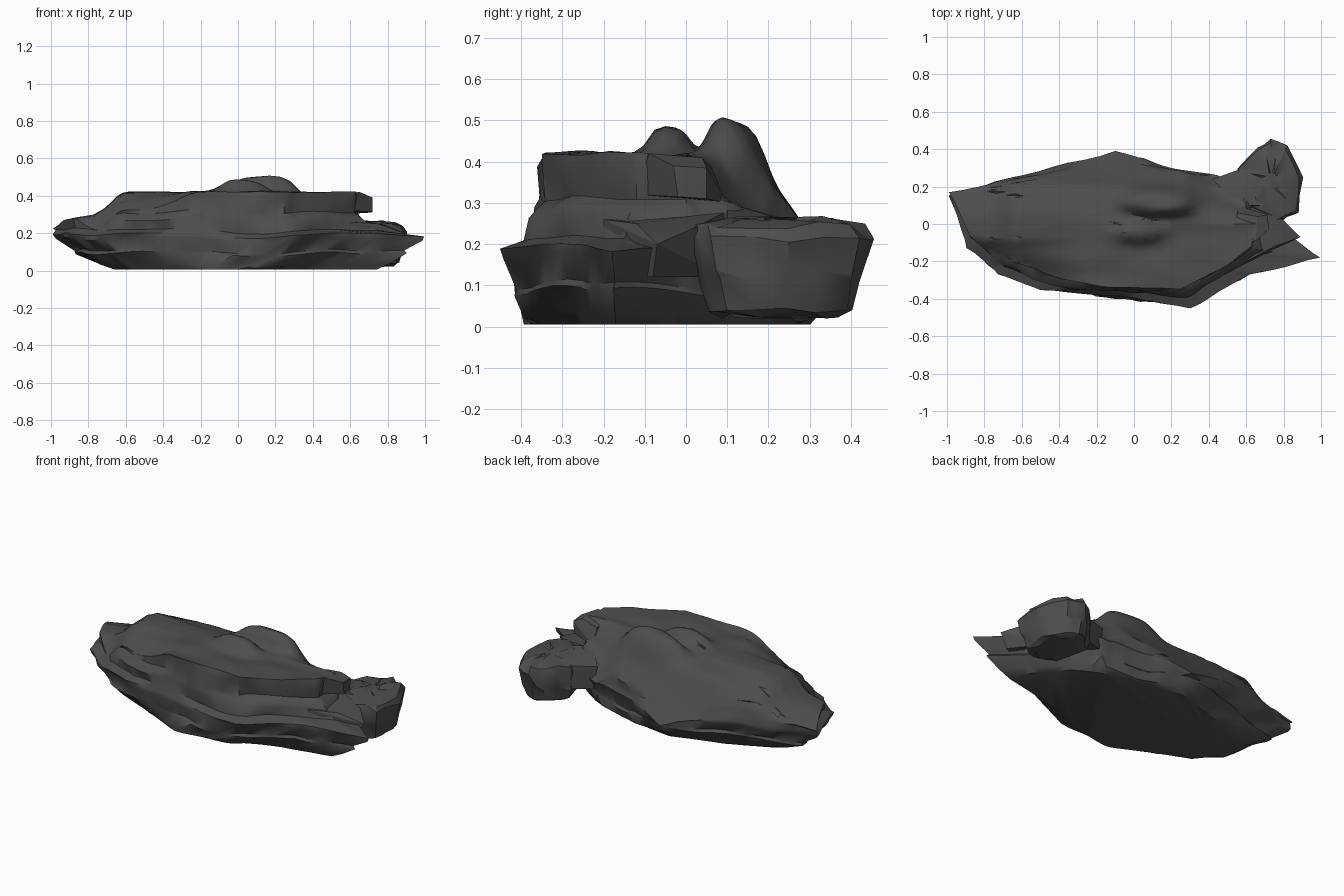
import bpy, bmesh, math, random
from mathutils import Vector, noise

if "Cube" in bpy.data.objects:
    bpy.data.objects.remove(bpy.data.objects["Cube"])

random.seed(4)
stone = bpy.data.materials.new("dark stone")
stone.diffuse_color = (0.075, 0.075, 0.075, 1)
stone.use_nodes = True
stone.node_tree.nodes["Principled BSDF"].inputs["Base Color"].default_value = stone.diffuse_color


def finish(bm, name, angle=30):
    bmesh.ops.recalc_face_normals(bm, faces=bm.faces)
    me = bpy.data.meshes.new(name)
    bm.to_mesh(me)
    bm.free()
    me.materials.append(stone)
    ob = bpy.data.objects.new(name, me)
    bpy.context.collection.objects.link(ob)
    bpy.ops.object.select_all(action='DESELECT')
    ob.select_set(True)
    bpy.context.view_layer.objects.active = ob
    bpy.ops.object.shade_smooth_by_angle(angle=math.radians(angle))
    return ob


# Key outlines, from the left tip round the front, right and back
base = [(-.64, .1), (-.66, -.1), (-.58, -.2), (-.4, -.28), (-.15, -.39), (.06, -.37), (.45, -.23),
        (.74, -.17), (.68, -.03), (.55, .12), (.4, .2), (.2, .25), (-.1, .3), (-.4, .21)]
belly = [(-.99, .15), (-.9, -.13), (-.73, -.27), (-.5, -.355), (-.15, -.385), (.3, -.45), (.62, -.27),
         (1.0, -.18), (.8, -.03), (.62, .15), (.45, .26), (.2, .3), (-.1, .39), (-.6, .26)]
shoulder = [(-.99, .17), (-.88, -.06), (-.7, -.22), (-.48, -.31), (-.15, -.36), (.28, -.38), (.5, -.25),
            (.68, -.14), (.67, 0), (.58, .15), (.42, .25), (.2, .29), (-.1, .33), (-.6, .25)]
crown = [(-.95, .16), (-.84, -.05), (-.66, -.19), (-.42, -.28), (-.12, -.34), (.25, -.35), (.5, -.22),
         (.63, -.12), (.65, 0), (.57, .13), (.4, .23), (.2, .26), (-.1, .29), (-.58, .23)]

# Strata: height, lower outline, upper outline, blend, scale, roughness
strata = [
    (.005, base, belly, 0, 1, .006),
    (.03, base, belly, .3, 1, .018),
    (.085, base, belly, .64, 1, .022),
    (.10, base, belly, .66, .98, .026),
    (.165, belly, shoulder, 0, .985, .026),
    (.19, belly, shoulder, 0, 1, .012),
    (.215, belly, shoulder, .75, .985, .022),
    (.27, belly, shoulder, 1, 1, .016),
    (.295, shoulder, crown, .55, 1, .022),
    (.315, shoulder, crown, .85, .98, .024),
    (.385, shoulder, crown, .95, 1, .020),
] + [(.6, crown, crown, 0, s / 100, .008) for s in (100, 95, 89, 83, 77, 71, 64, 56, 48, 40, 32, 24, 16, 8)]
SUB = 6


def lump(x, y, cx, cy, rx, ry):
    d = ((x - cx) / rx) ** 2 + ((y - cy) / ry) ** 2
    return math.exp(-d * d)


def roof(x, y):
    """Height of the weathered top: flat in the middle, falling to the left, back and corners."""
    h = .42
    t = min(max((-.6 - x) / .17, 0), 1)
    h -= .12 * t * t * (3 - 2 * t) + max(0, -.74 - x) * .12
    h -= max(0, y - .06) * .4 + max(0, y - .2) * 1.0
    h -= min(.1, max(0, -.25 - x) * max(0, -.08 - y) * 2.2)
    h -= min(.1, max(0, x - .28) * max(0, y) * 3.5)
    h += .105 * lump(x, y, .13, .12, .2, .075)
    h += .06 * lump(x, y, .03, -.04, .13, .06)
    return h + .016 * noise.noise(Vector((x * 3.5, y * 8, 2)))


def ring(bm, z, lo, hi, t, scale, rough):
    pts = [Vector(a).lerp(Vector(b), t) * scale for a, b in zip(lo, hi)]
    verts = []
    for i, p in enumerate(pts):
        q = pts[(i + 1) % len(pts)]
        for k in range(SUB):
            c = p.lerp(q, k / SUB)
            n = noise.noise(Vector((c.x * 5, c.y * 5, z * 18)))
            c = c + c.normalized() * n * rough * (1.7 if k else .5)
            dz = 0 if z < .02 else noise.noise(Vector((c.x * 3, c.y * 3, z * 3 + 7))) * .035
            verts.append(bm.verts.new((c.x, c.y, min(z + dz, roof(c.x, c.y)))))
    return verts


# Main layered slab
bm = bmesh.new()
rings = [ring(bm, *s) for s in strata]
for a, b in zip(rings, rings[1:]):
    n = len(a)
    for i in range(n):
        j = (i + 1) % n
        if i % 3:
            bm.faces.new((a[i], a[j], b[j]))
            bm.faces.new((a[i], b[j], b[i]))
        else:
            bm.faces.new((a[i], a[j], b[i]))
            bm.faces.new((a[j], b[j], b[i]))
bm.faces.new(rings[0][::-1])
bm.faces.new(rings[-1])
finish(bm, "layered_slab", 42)


# Chunks of stone made as hulls round a few corners
def chunk(name, corners):
    bm = bmesh.new()
    for c in corners:
        bm.verts.new(c)
    bmesh.ops.convex_hull(bm, input=bm.verts)
    junk = [v for v in bm.verts if not v.link_faces]
    bmesh.ops.delete(bm, geom=junk, context='VERTS')
    finish(bm, name, 20)


chunk("end_block", [(.55, -.1, .41), (.65, -.09, .42), (.66, .04, .41), (.55, .06, .39), (.72, -.03, .39),
                    (.715, .05, .385), (.72, -.02, .315), (.71, .05, .31), (.58, -.12, .32), (.55, .1, .3)])
chunk("right_ledge", [(.6, -.2, .26), (.75, -.12, .25), (.89, -.07, .2), (.8, .02, .24), (.6, .1, .28),
                      (.6, -.2, .12), (.84, -.08, .12), (.7, .1, .12)])
chunk("boulder_link", [(.42, .24, .26), (.53, .28, .25), (.62, .3, .24), (.7, .1, .26), (.55, .1, .3),
                       (.45, .24, .12), (.6, .3, .1), (.68, .06, .1)])

# Boulder leaning on the back right corner
boulder = [(.54, .3), (.66, .42), (.73, .455), (.82, .42), (.91, .25), (.88, .06), (.77, .0), (.6, .05)]
mid = Vector((.73, .23))
bm = bmesh.new()
prev = None
for z, s in ((.03, .62), (.045, .8), (.11, .9), (.14, .93), (.215, 1), (.25, .9), (.265, .6), (.262, .25)):
    cur = []
    for i, p in enumerate(boulder):
        q = boulder[(i + 1) % len(boulder)]
        for k in range(2):
            c = mid + (Vector(p).lerp(Vector(q), k / 2) - mid) * (s + random.uniform(-.07, .01))
            cur.append(bm.verts.new((c.x, c.y, z + random.uniform(-.012, .006))))
    if prev:
        for i in range(len(cur)):
            j = (i + 1) % len(cur)
            bm.faces.new((prev[i], prev[j], cur[j]))
            bm.faces.new((prev[i], cur[j], cur[i]))
    else:
        bm.faces.new(cur[::-1])
    prev = cur
bm.faces.new(prev)
finish(bm, "side_boulder", 32)
